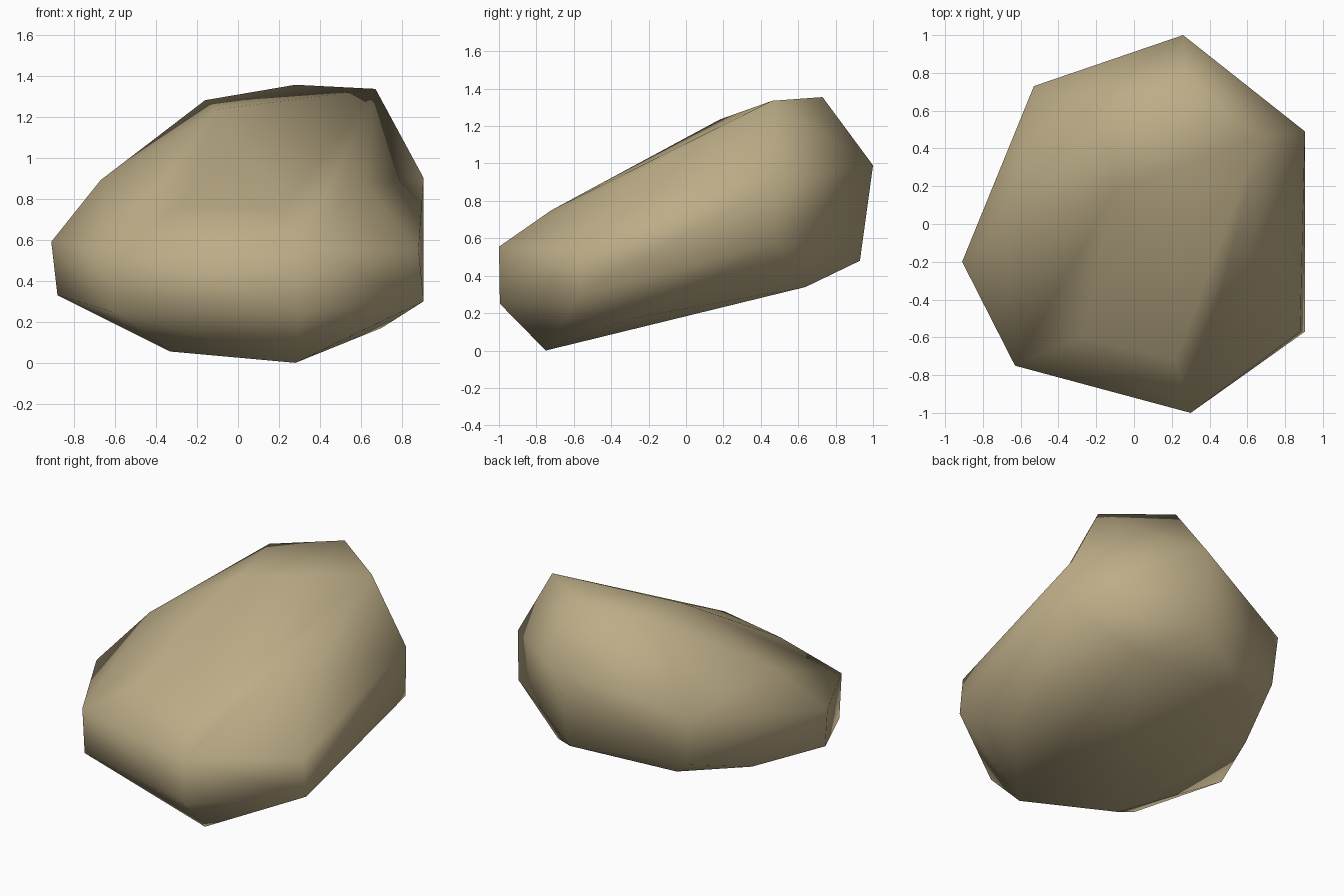
import bpy, bmesh
from mathutils import Vector

if "Cube" in bpy.data.objects:
    bpy.data.objects.remove(bpy.data.objects["Cube"])

# Key corners of the boulder, read ring by ring
lower = [(0.28, -0.75, 0.0), (-0.33, -0.54, 0.055), (0.70, -0.30, 0.17),
         (-0.67, 0.26, 0.32), (-0.38, 0.64, 0.355), (0.50, 0.64, 0.34)]
rim_low = [(0.30, -0.995, 0.25), (0.905, -0.57, 0.30), (0.90, 0.49, 0.57),
           (0.21, 0.93, 0.48), (-0.50, 0.71, 0.46), (-0.88, -0.22, 0.33),
           (-0.62, -0.74, 0.25)]
rim_high = [(0.30, -1.0, 0.555), (0.88, -0.57, 0.55), (0.905, 0.49, 0.90),
            (0.26, 1.0, 0.99), (-0.53, 0.73, 0.79), (-0.91, -0.20, 0.59),
            (-0.63, -0.75, 0.55)]
crown = [(0.67, 0.46, 1.335), (0.28, 0.73, 1.355), (-0.16, 0.56, 1.28),
         (-0.10, 0.18, 1.235), (-0.67, 0.02, 0.89), (-0.28, -0.60, 0.755),
         (0.22, -0.72, 0.75)]

# Wrap the corners in a faceted skin
bm = bmesh.new()
for p in lower + rim_low + rim_high + crown:
    bm.verts.new(p)
bmesh.ops.convex_hull(bm, input=bm.verts[:])
bmesh.ops.delete(bm, geom=[v for v in bm.verts if not v.link_faces], context='VERTS')
bmesh.ops.recalc_face_normals(bm, faces=bm.faces[:])


def corner(p):
    return min(bm.verts, key=lambda v: (v.co - Vector(p)).length)


# Shallow dent on the right shoulder: a new corner replaces the ridge edge
ridge = bm.edges.get((corner(crown[0]), corner(rim_high[1])))
if ridge and len(ridge.link_faces) == 2:
    pair = list(ridge.link_faces)
    loop_edges = [(l.vert, l.link_loop_next.vert) for f in pair for l in f.loops
                  if l.edge != ridge]
    bmesh.ops.delete(bm, geom=[ridge], context='EDGES')
    dent = bm.verts.new((0.62, -0.20, 0.87))
    for a, b in loop_edges:
        bm.faces.new((a, b, dent))
bmesh.ops.recalc_face_normals(bm, faces=bm.faces[:])

# Smooth shading over the low-poly form
for f in bm.faces:
    f.smooth = True

mesh = bpy.data.meshes.new("boulder")
bm.to_mesh(mesh)
bm.free()
boulder = bpy.data.objects.new("boulder", mesh)
bpy.context.collection.objects.link(boulder)

# Sandy stone colour
stone = bpy.data.materials.new("sandy_stone")
stone.diffuse_color = (0.51, 0.42, 0.245, 1.0)
stone.use_nodes = True
stone.node_tree.nodes["Principled BSDF"].inputs["Base Color"].default_value = stone.diffuse_color
mesh.materials.append(stone)
